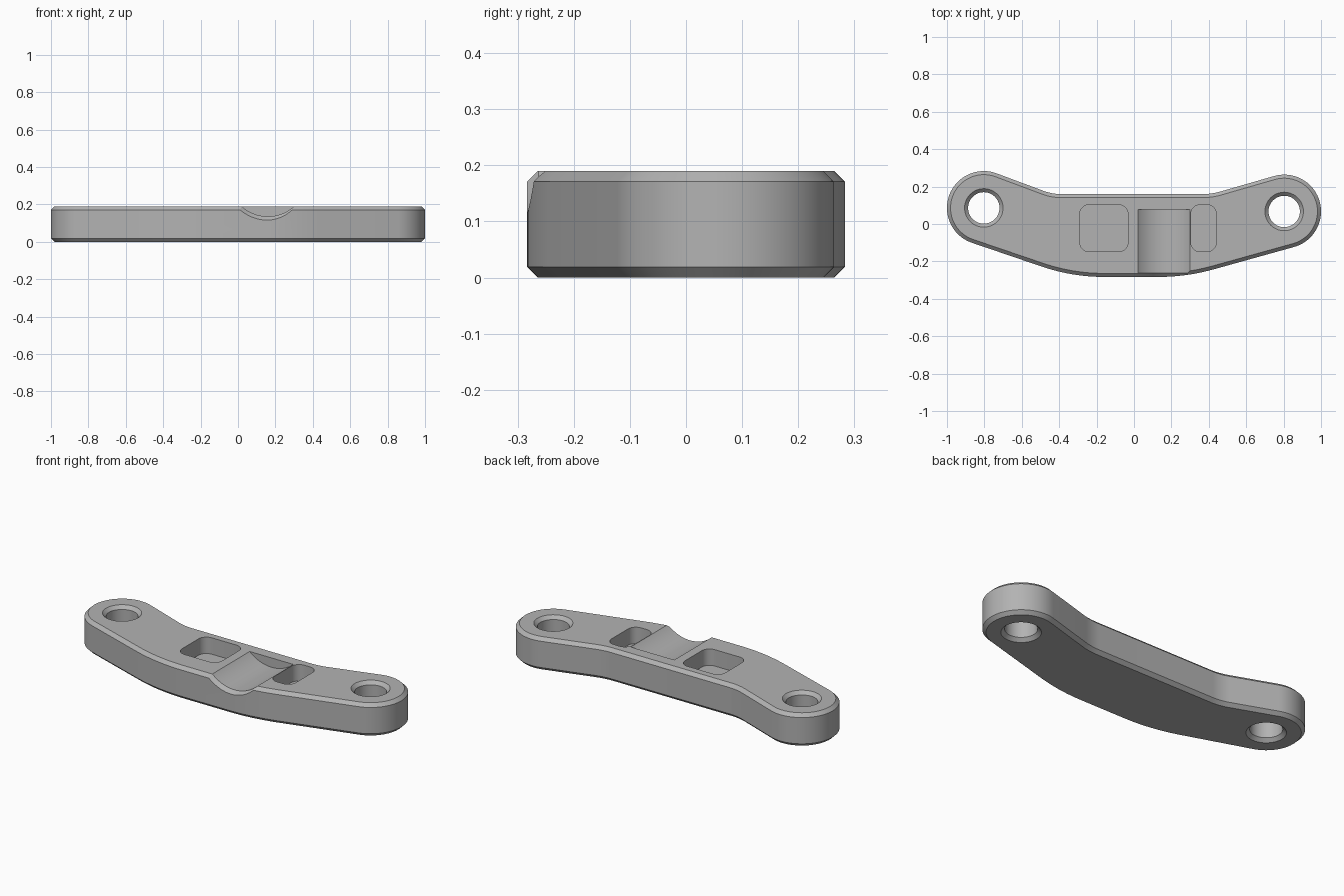
import bpy, bmesh, math
from mathutils import Vector

cube = bpy.data.objects.get("Cube")
if cube:
    bpy.data.objects.remove(cube, do_unlink=True)

HEIGHT, CHAMFER, END_R = 0.19, 0.019, 0.197
LEFT_HOLE, RIGHT_HOLE = Vector((0.803, 0.067)), Vector((-0.803, 0.086))
HOLES = (RIGHT_HOLE, LEFT_HOLE)

grey = bpy.data.materials.new("machined grey")
grey.use_nodes = True
colour = (0.45, 0.45, 0.45, 1)
grey.diffuse_color = colour
grey.node_tree.nodes["Principled BSDF"].inputs["Base Color"].default_value = colour


def arc(centre, radius, start, end, steps):
    """Points on an arc, angles in degrees."""
    angles = [math.radians(start + (end - start) * i / steps) for i in range(steps + 1)]
    return [centre + Vector((math.cos(a), math.sin(a))) * radius for a in angles]


def bend(before, corner, after, tangent, steps=12):
    """Circular fillet of a corner, starting a tangent length away from it."""
    corner = Vector(corner)
    d1, d2 = (before - corner).normalized(), (after - corner).normalized()
    half = d1.angle(d2) / 2
    mid = (d1 + d2).normalized()
    centre = corner + mid * (tangent / math.cos(half))
    radius = tangent * math.tan(half)
    sweep = math.pi / 2 - half
    side = Vector((-mid.y, mid.x))
    if side.dot(d1) < 0:
        side = -side
    angles = [sweep * (1 - 2 * i / steps) for i in range(steps + 1)]
    return [centre + (side * math.sin(a) - mid * math.cos(a)) * radius for a in angles]


def inset(loop, amount):
    """Offset a counter-clockwise outline inward."""
    result = []
    for i, p in enumerate(loop):
        a = (p - loop[i - 1]).normalized()
        b = (loop[(i + 1) % len(loop)] - p).normalized()
        n = Vector((-a.y - b.y, a.x + b.x)).normalized()
        result.append(p + n * amount / max(0.5, n.dot(Vector((-a.y, a.x)))))
    return result


def loft(name, rings):
    """Closed solid through equal rings of 3D points."""
    bm = bmesh.new()
    rows = [[bm.verts.new(p) for p in ring] for ring in rings]
    n = len(rows[0])
    for low, high in zip(rows, rows[1:]):
        for i in range(n):
            j = (i + 1) % n
            bm.faces.new((low[i], low[j], high[j], high[i]))
    bm.faces.new(rows[0][::-1])
    bm.faces.new(rows[-1])
    bmesh.ops.recalc_face_normals(bm, faces=bm.faces)
    mesh = bpy.data.meshes.new(name)
    bm.to_mesh(mesh)
    bm.free()
    mesh.materials.append(grey)
    obj = bpy.data.objects.new(name, mesh)
    bpy.context.collection.objects.link(obj)
    return obj


def layer(loop, z):
    return [(p.x, p.y, z) for p in loop]


def rounded_rect(x0, x1, y0, y1, r):
    loop = []
    for x, y, a in ((x1 - r, y1 - r, 0), (x0 + r, y1 - r, 90),
                    (x0 + r, y0 + r, 180), (x1 - r, y0 + r, 270)):
        loop += arc(Vector((x, y)), r, a, a + 90, 8)
    return loop


# Arched bar: two round ends joined by bent straight edges
right_end = arc(RIGHT_HOLE, END_R, 69, 251.3, 36)
left_end = arc(LEFT_HOLE, END_R, -74.3, 105.8, 36)
front_r, front_l = Vector((-0.33, -0.283)), Vector((0.28, -0.283))
back_l, back_r = Vector((0.415, 0.16)), Vector((-0.438, 0.16))
outline = (right_end
           + bend(right_end[-1], front_r, front_l, 0.17)
           + bend(front_r, front_l, left_end[0], 0.15)
           + left_end
           + bend(left_end[-1], back_l, back_r, 0.05)
           + bend(back_l, back_r, right_end[0], 0.05))
rim = inset(outline, CHAMFER)
bar = loft("arched_bar", [layer(rim, 0), layer(outline, CHAMFER),
                          layer(outline, HEIGHT - CHAMFER), layer(rim, HEIGHT)])

cutters = []

# Chamfered bolt holes
for i, centre in enumerate(HOLES):
    sections = ((0.122, -CHAMFER), (0.084, CHAMFER),
                (0.084, HEIGHT - CHAMFER), (0.122, HEIGHT + CHAMFER))
    cutters.append(loft("hole_cutter", [layer(arc(centre, r, 0, 352.5, 47), z)
                                        for r, z in sections]))

# Blind pockets with rounded corners
for x0, x1 in ((-0.29, -0.032), (0.304, 0.44)):
    loop = rounded_rect(x0, x1, -0.148, 0.103, 0.05)
    cutters.append(loft("pocket_cutter", [layer(loop, 0.095), layer(loop, HEIGHT + 0.05)]))

# Round cross groove, flared where it leaves the front edge
axis = Vector((0.16, 0.344))
groove = []
for r, y in ((0.248, -0.303), (0.208, -0.263), (0.208, 0.078)):
    groove.append([(p.x, y, p.y) for p in arc(axis, r, 0, 357, 119)])
cutters.append(loft("groove_cutter", groove))

# Cut everything, then clean up the helpers
bpy.ops.object.select_all(action='DESELECT')
bpy.context.view_layer.objects.active = bar
bar.select_set(True)
for cutter in cutters:
    cutter.hide_render = True
    mod = bar.modifiers.new("cut", 'BOOLEAN')
    mod.operation, mod.solver, mod.object = 'DIFFERENCE', 'EXACT', cutter
    bpy.ops.object.modifier_apply(modifier=mod.name)
    bpy.data.objects.remove(cutter, do_unlink=True)
bpy.ops.object.shade_smooth_by_angle(angle=math.radians(25))
